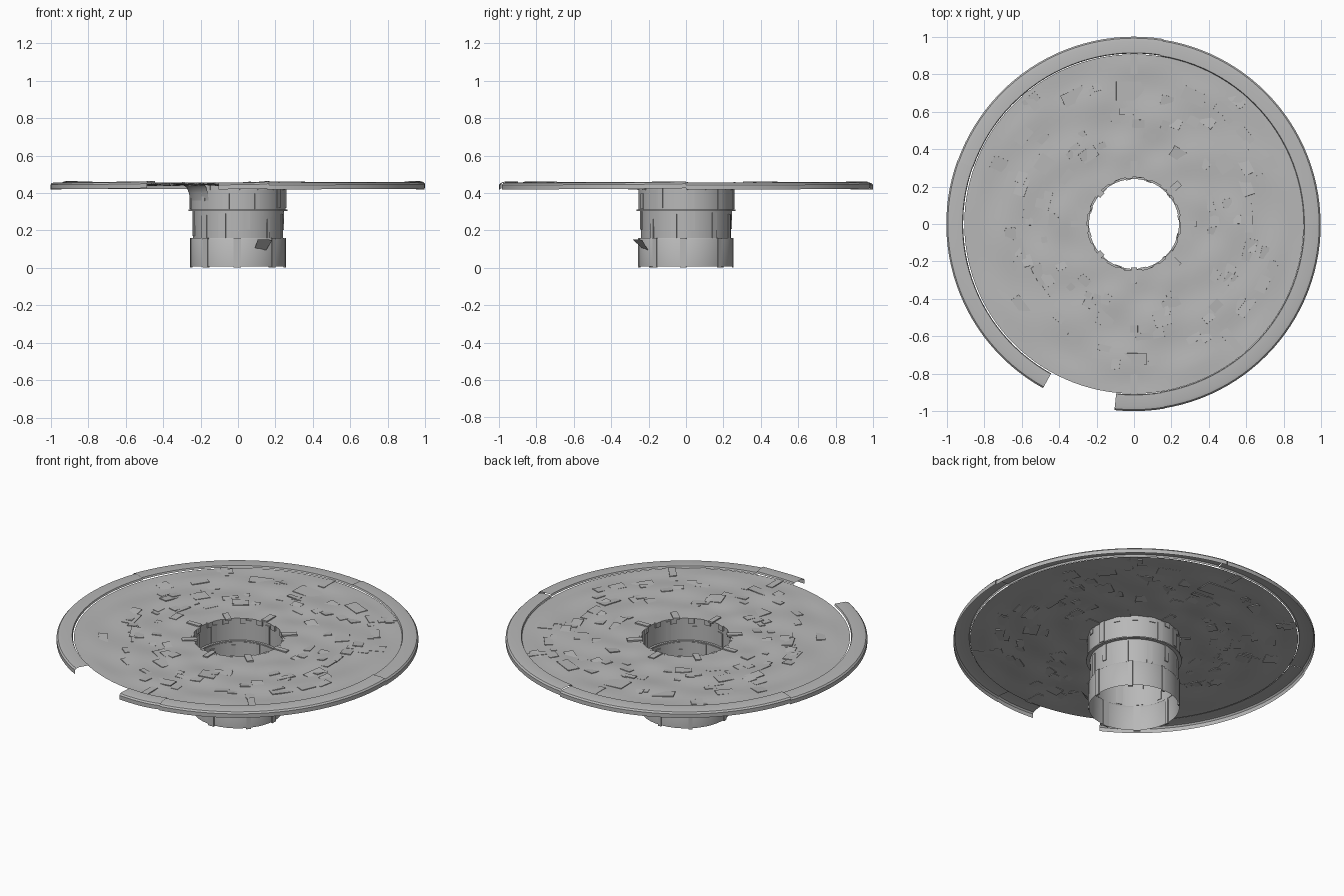
import bpy, bmesh, random
from math import radians, sin, cos, hypot, atan2, degrees
from mathutils import Matrix

if "Cube" in bpy.data.objects:
    bpy.data.objects.remove(bpy.data.objects["Cube"])

random.seed(7)
grey = bpy.data.materials.new("dark_grey")
grey.diffuse_color = (0.48, 0.48, 0.48, 1)
grey.use_nodes = True
grey.node_tree.nodes["Principled BSDF"].inputs["Base Color"].default_value = grey.diffuse_color


def finish(bm, name, angle=35):
    me = bpy.data.meshes.new(name)
    bm.to_mesh(me)
    bm.free()
    me.materials.append(grey)
    ob = bpy.data.objects.new(name, me)
    bpy.context.collection.objects.link(ob)
    bpy.ops.object.select_all(action='DESELECT')
    ob.select_set(True)
    bpy.context.view_layer.objects.active = ob
    bpy.ops.object.shade_smooth_by_angle(angle=radians(angle))
    return ob


def lathe(name, profile, a0=0, a1=360, n=96, shift=0.0, height=None):
    """Sweep an (r, z) profile about z; partial sweeps stay open."""
    bm = bmesh.new()
    full = a1 - a0 >= 360
    cols = []
    for i in range(n if full else n + 1):
        a = radians(a0 + (a1 - a0) * i / n)
        cols.append([bm.verts.new(((r + shift) * cos(a), (r + shift) * sin(a),
                                   z + (height(r, a) if height else 0)))
                     for r, z in profile])
    for i in range(n):
        c, d = cols[i], cols[(i + 1) % len(cols)]
        for j in range(len(profile) - 1):
            bm.faces.new((c[j], d[j], d[j + 1], c[j + 1]))
    return finish(bm, name)


def slab(bm, matrix, size):
    bmesh.ops.create_cube(bm, size=1, matrix=matrix @ Matrix.Diagonal((*size, 1)))


def polar(angle, r, z):
    return Matrix.Rotation(radians(angle), 4, 'Z') @ Matrix.Translation((r, 0, z))


def tilted(amount):
    return (Matrix.Rotation(random.uniform(-amount, amount), 4, 'Y') @
            Matrix.Rotation(random.uniform(-amount, amount), 4, 'X'))


# Gently uneven sheet disc
def ripple(r, a):
    fade = max(0, min(1, (r - 0.25) / 0.15, (0.906 - r) / 0.1))
    return 0.003 * fade * (sin(9 * a + 14 * r) + cos(5 * a - 23 * r))


disc_profile = [(0.906 - 0.656 * i / 18, 0.446) for i in range(19)]
lathe("disc_sheet", disc_profile, n=120, height=ripple)

# Broken outer rim: angled lip, open underneath, with a gap at front left
rim = [(0.910, 0.447), (0.914, 0.457), (0.975, 0.457), (0.992, 0.453),
       (1.0, 0.444), (1.0, 0.420)]
segments = [(-81, 0, -0.003), (0, 81, -0.004), (81, 160.5, 0.0),
            (160, 241, 0.002), (264, 279.5, -0.001)]
for k, (a0, a1, s) in enumerate(segments):
    # Each segment rises toward its end so neighbours meet with a step
    def rise(r, a, a0=a0, a1=a1):
        return 0.006 * ((degrees(a) - a0) / (a1 - a0)) ** 4
    lathe(f"rim_segment_{k + 1}", rim, a0, a1, max(6, int((a1 - a0) / 3)), s, rise)

# Hollow stem in three bands, with a projecting collar
lathe("stem_lower_band", [(0.246, 0.160), (0.251, 0.152), (0.251, 0.008)], n=64)
lathe("stem_middle_band", [(0.243, 0.312), (0.240, 0.155)], n=64)
lathe("stem_upper_band", [(0.254, 0.446), (0.254, 0.312)], n=64)
lathe("stem_collar", [(0.240, 0.312), (0.264, 0.312), (0.264, 0.305),
                      (0.240, 0.305)], n=64)
# Torn flare beneath the disc
lathe("stem_flare", [(0.295, 0.444), (0.275, 0.43), (0.262, 0.40), (0.254, 0.36)],
      178, 232, 12)

# Vertical staves on the stem bands
bm = bmesh.new()
for radius, low, high, count, start in [(0.250, 0.002, 0.16, 8, 0),
                                        (0.241, 0.16, 0.305, 12, 12),
                                        (0.253, 0.315, 0.435, 10, 8)]:
    for i in range(count):
        h = (high - low) * random.uniform(0.65, 1.0)
        base = low if i % 3 else high - h
        if radius == 0.250:
            base, h = low, high - low
        slab(bm, polar(start + i * 360 / count + random.uniform(-5, 5),
                       radius, base + h / 2),
             (0.010, random.uniform(0.02, 0.04), h))
finish(bm, "stem_staves")

# Bent flap near the front of the lower band
bm = bmesh.new()
flap = [bm.verts.new(p) for p in [(0.09, -0.234, 0.105), (0.15, -0.203, 0.095),
                                  (0.185, -0.235, 0.15), (0.105, -0.286, 0.152)]]
bm.faces.new(flap)
finish(bm, "stem_flap")

# Radial tabs around the opening and near the disc edge
bm = bmesh.new()
for a, r, w in [(90, 0.295, 0.038), (42, 0.285, 0.036), (0, 0.29, 0.03),
                (-43, 0.285, 0.038), (-90, 0.275, 0.03), (180, 0.295, 0.03),
                (222, 0.270, 0.034), (138, 0.270, 0.034)]:
    slab(bm, polar(a, r, 0.448), (0.085, w, 0.010))
for i in range(16):
    slab(bm, polar(i * 22.5 + 6, 0.251, 0.432), (0.014, 0.035, 0.03))
for a in (90, 50, 130, -50, -90):
    slab(bm, polar(a, 0.855, 0.446), (0.11, 0.04, 0.007))
finish(bm, "radial_tabs")

# Mirrored, slightly tilted plates breaking through the disc
bm = bmesh.new()
plates = [(0.0, 0.71, 0.19, 0.10), (0.0, 0.60, 0.16, 0.03), (0.32, 0.68, 0.13, 0.07),
          (0.55, 0.66, 0.09, 0.05), (0.59, 0.47, 0.10, 0.06), (0.48, 0.32, 0.09, 0.08),
          (0.50, 0.11, 0.05, 0.05), (0.60, 0.20, 0.10, 0.06), (0.62, -0.14, 0.12, 0.07),
          (0.50, -0.27, 0.11, 0.06), (0.15, -0.50, 0.09, 0.09), (0.40, -0.50, 0.06, 0.04),
          (0.32, -0.61, 0.08, 0.04), (0.60, -0.44, 0.12, 0.05), (0.0, -0.72, 0.14, 0.06),
          (0.72, 0.32, 0.07, 0.08), (0.43, 0.02, 0.07, 0.05), (0.24, 0.37, 0.09, 0.06)]
for x, y, w, d in plates:
    for sx in ((1, -1) if x else (1,)):
        a = degrees(atan2(y, sx * x))
        r = hypot(x, y)
        z = 0.446 + ripple(r, radians(a))
        slab(bm, polar(a, r, z) @ tilted(0.09), (d, w, 0.005))
# Scattered smaller chips between them
for i in range(70):
    a = i * 137.5
    r = random.uniform(0.40, 0.78)
    z = 0.446 + ripple(r, radians(a))
    slab(bm, polar(a, r, z) @ tilted(0.12),
         (random.uniform(0.03, 0.06), random.uniform(0.03, 0.10), 0.004))
finish(bm, "disc_plates")
